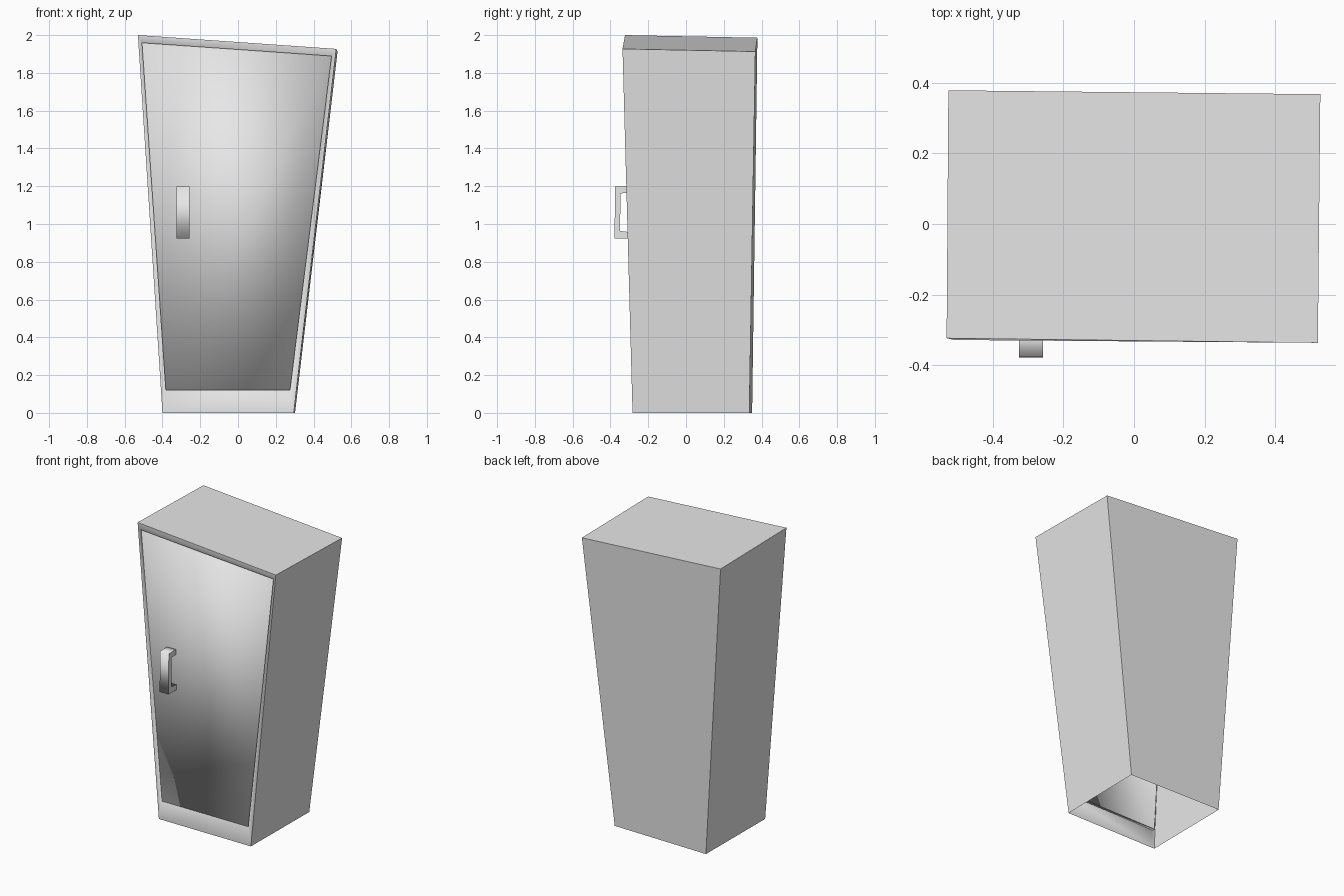
import bpy
import bmesh
from mathutils import Vector

cube = bpy.data.objects.get("Cube")
if cube:
    bpy.data.objects.remove(cube, do_unlink=True)

grey = bpy.data.materials.new("light_grey")
grey.use_nodes = True
GREY = (0.8, 0.8, 0.8, 1)
grey.diffuse_color = GREY
grey.node_tree.nodes["Principled BSDF"].inputs["Base Color"].default_value = GREY


def add_object(name, verts, faces, smooth):
    mesh = bpy.data.meshes.new(name)
    mesh.from_pydata([tuple(v) for v in verts], [], faces)
    mesh.materials.append(grey)
    for poly in mesh.polygons:
        poly.use_smooth = smooth
    obj = bpy.data.objects.new(name, mesh)
    bpy.context.collection.objects.link(obj)
    return obj


def band(a, b):
    """Four quads joining two rings of four points."""
    return [(a + i, a + (i + 1) % 4, b + (i + 1) % 4, b + i) for i in range(4)]


def pushed(points, depth):
    return [p + Vector((0, depth, 0)) for p in points]


# Rings run front left, front right, back right, back left as seen from the front
bottom = [Vector(p) for p in ((-0.40, -0.28, 0), (0.295, -0.283, 0),
                              (0.302, 0.335, 0), (-0.395, 0.35, 0))]
top = [Vector(p) for p in ((-0.53, -0.323, 2.0), (0.52, -0.336, 1.927),
                           (0.527, 0.367, 1.913), (-0.525, 0.378, 1.986))]

# Cabinet shell: leaning sides, back and lid, open underneath and in front
shell_faces = band(0, 4)[1:] + [(4, 5, 6, 7)]
add_object("cabinet_shell", bottom + top, shell_faces, False)

# Front frame with a lip that turns inward around the door opening
outer = [bottom[0], bottom[1], top[1], top[0]]


def front_point(x, z):
    return Vector((x, -0.281 - 0.024 * z, z))


opening = [front_point(*p) for p in ((-0.382, 0.122), (0.275, 0.122),
                                     (0.495, 1.889), (-0.508, 1.959))]
add_object("front_frame", outer + opening + pushed(opening, 0.03),
           band(0, 4) + band(4, 8), True)

# Door panel set slightly back in the opening, with soft shading round its rim
panel = pushed(opening, 0.012)
rim = [tuple(reversed(f)) for f in band(0, 4)]
add_object("door", panel + pushed(panel, 0.015), [(0, 1, 2, 3)] + rim, True)

# Bracket handle: a squared U profile extruded across its width
profile = [(-0.28, 0.922), (-0.378, 0.922), (-0.376, 1.198), (-0.28, 1.198),
           (-0.28, 1.167), (-0.347, 1.162), (-0.349, 0.963), (-0.28, 0.955)]
bm = bmesh.new()
left = [bm.verts.new((-0.325, y, z)) for y, z in profile]
right = [bm.verts.new((-0.258, y, z)) for y, z in profile]
count = len(profile)
for i in range(count):
    j = (i + 1) % count
    bm.faces.new((left[i], left[j], right[j], right[i]))
bm.faces.new(left)
bm.faces.new(right[::-1])
bmesh.ops.recalc_face_normals(bm, faces=bm.faces)
handle = add_object("handle", [], [], True)
bm.to_mesh(handle.data)
bm.free()
for poly in handle.data.polygons:
    poly.use_smooth = len(poly.vertices) == 4
